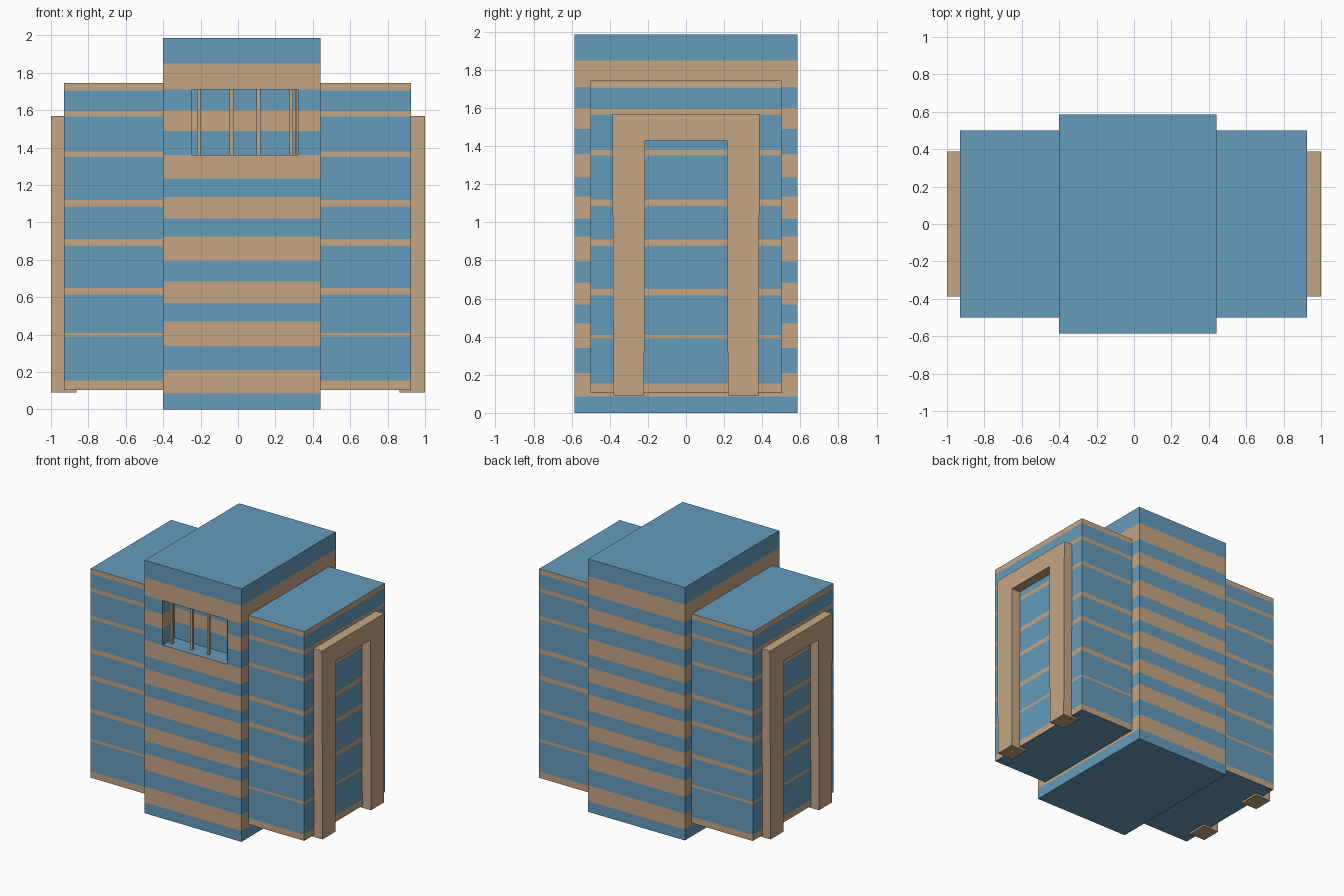
import bpy, bmesh
from mathutils import Vector

if "Cube" in bpy.data.objects:
    bpy.data.objects.remove(bpy.data.objects["Cube"])


def make_material(name, color):
    mat = bpy.data.materials.new(name)
    mat.diffuse_color = (*color, 1)
    mat.use_nodes = True
    mat.node_tree.nodes["Principled BSDF"].inputs["Base Color"].default_value = mat.diffuse_color
    return mat


BLUE = make_material("blue", (0.13, 0.33, 0.50))
TAN = make_material("tan", (0.56, 0.38, 0.23))


def finish(bm, name, mats):
    bmesh.ops.recalc_face_normals(bm, faces=bm.faces)
    mesh = bpy.data.meshes.new(name)
    bm.to_mesh(mesh)
    bm.free()
    for m in mats:
        mesh.materials.append(m)
    obj = bpy.data.objects.new(name, mesh)
    bpy.context.collection.objects.link(obj)
    return obj


def box(lo, hi):
    bm = bmesh.new()
    lo, hi = Vector(lo), Vector(hi)
    bmesh.ops.create_cube(bm, size=1)
    for v in bm.verts:
        v.co = (lo + hi) / 2 + v.co * (hi - lo)
    return bm


def cut(bm, co, normal):
    geom = bm.verts[:] + bm.edges[:] + bm.faces[:]
    bmesh.ops.bisect_plane(bm, geom=geom, dist=1e-5, plane_co=co, plane_no=normal)


def striped_block(name, lo, hi, tan_bands, window=None):
    """Box sliced into horizontal colour bands, with an optional front recess."""
    bm = box(lo, hi)
    for z in {z for band in tan_bands for z in band}:
        if lo[2] < z < hi[2]:
            cut(bm, (0, 0, z), (0, 0, 1))
    if window:
        x0, x1, z0, z1, depth = window
        for x in (x0, x1):
            cut(bm, (x, 0, 0), (1, 0, 0))
        opening = []
        for f in bm.faces:
            c = f.calc_center_median()
            if abs(c.y - lo[1]) < 1e-4 and x0 < c.x < x1 and z0 < c.z < z1:
                opening.append(f)
        res = bmesh.ops.extrude_face_region(bm, geom=opening)["geom"]
        verts = [g for g in res if isinstance(g, bmesh.types.BMVert)]
        bmesh.ops.translate(bm, verts=verts, vec=(0, depth, 0))
        left = [f for f in opening if f.is_valid]
        if left:
            bmesh.ops.delete(bm, geom=left, context='FACES_ONLY')
    bm.normal_update()
    for f in bm.faces:
        z = f.calc_center_median().z
        wall = abs(f.normal.z) < 0.5
        f.material_index = int(wall and any(a < z < b for a, b in tan_bands))
    return finish(bm, name, [BLUE, TAN])


# Central tower with a barred window recess
tower_bands = [(0.085, 0.21), (0.34, 0.47), (0.57, 0.685), (0.795, 0.925),
               (1.02, 1.135), (1.235, 1.36), (1.49, 1.6), (1.71, 1.85)]
striped_block("tower", (-0.40, -0.585, 0), (0.44, 0.585, 1.985), tower_bands,
              window=(-0.245, 0.32, 1.36, 1.71, 0.15))

# Side wings, butting against the tower
wing_bands = [(0.105, 0.155), (0.39, 0.41), (0.615, 0.65), (0.875, 0.91),
              (1.085, 1.12), (1.35, 1.38), (1.565, 1.595), (1.705, 1.745)]
for name, x0, x1 in (("left_wing", -0.93, -0.40), ("right_wing", 0.44, 0.925)):
    striped_block(name, (x0, -0.5, 0.105), (x1, 0.5, 1.745), wing_bands)

# Window bars
for i, (x, w) in enumerate([(-0.21, 0.02), (-0.035, 0.02), (0.11, 0.02),
                            (0.285, 0.02), (0.311, 0.008)]):
    bm = box((x - w / 2, -0.53, 1.36), (x + w / 2, -0.51, 1.71))
    finish(bm, f"window_bar_{i + 1}", [TAN])

# Door frames on both ends, extruded from a half profile mirrored in y
half = [(0.215, 1.43), (0.22, 0.09), (0.38, 0.09), (0.387, 1.57)]
profile = half + [(-y, z) for y, z in reversed(half)]
for name, side in (("left_door_frame", -1), ("right_door_frame", 1)):
    bm = bmesh.new()
    face = bm.faces.new([bm.verts.new((side * 0.863, y, z)) for y, z in profile])
    res = bmesh.ops.extrude_face_region(bm, geom=[face], use_keep_orig=True)["geom"]
    verts = [g for g in res if isinstance(g, bmesh.types.BMVert)]
    bmesh.ops.translate(bm, verts=verts, vec=(side * 0.137, 0, 0))
    finish(bm, name, [TAN])
